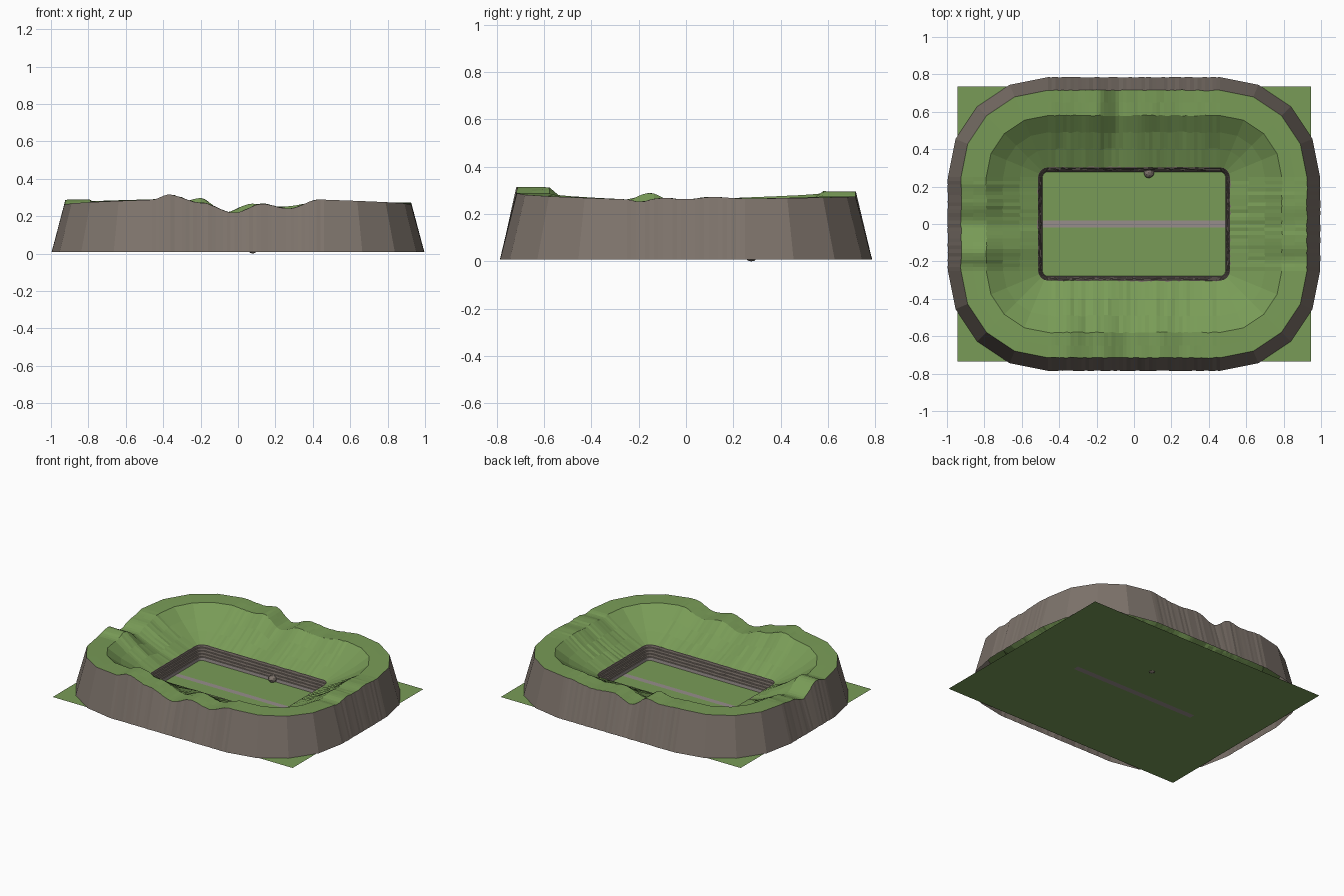
import bpy, bmesh, math, random

random.seed(4)
if "Cube" in bpy.data.objects:
    bpy.data.objects.remove(bpy.data.objects["Cube"])


def material(name, rgb):
    m = bpy.data.materials.new(name)
    m.use_nodes = True
    m.diffuse_color = (*rgb, 1)
    m.node_tree.nodes["Principled BSDF"].inputs["Base Color"].default_value = (*rgb, 1)
    return m


GRASS = material("grass green", (0.19, 0.33, 0.095))
STONE = material("brown stone", (0.21, 0.175, 0.15))
PATH = material("pale gravel", (0.31, 0.27, 0.26))

CX, CY = 0.46, 0.25      # centres of the rounded corners
FLOOR = 0.008


def add_object(name, bm, mats):
    mesh = bpy.data.meshes.new(name)
    bm.normal_update()
    bm.to_mesh(mesh)
    bm.free()
    for m in mats:
        mesh.materials.append(m)
    ob = bpy.data.objects.new(name, mesh)
    bpy.context.collection.objects.link(ob)
    return ob


def height_at(points, t):
    # eased height between control points
    for (a, ha), (b, hb) in zip(points, points[1:]):
        if t <= b:
            f = max(0, (t - a) / (b - a))
            return ha + (hb - ha) * f * f * (3 - 2 * f)
    return points[-1][1]


# Ridge heights along the four straight sides
RIGHT = [(-.25, .262), (-.2, .252), (-.1, .268), (0, .262), (.1, .272), (.25, .265)]
BACK = [(-.46, .29), (-.3, .28), (-.2, .295), (-.07, .22), (.07, .265),
        (.23, .25), (.46, .275)]
LEFT = [(-.25, .262), (-.15, .288), (0, .215), (.12, .25), (.25, .27)]
FRONT = [(-.46, .288), (-.37, .315), (-.2, .272), (-.02, .218), (.13, .266),
         (.27, .24), (.43, .288), (.46, .288)]


def perimeter():
    # stations: centre x, centre y, outward x, outward y, ridge height, roughness
    out = []
    sides = [(RIGHT, (CX, -CY), (CX, CY), 26), (BACK, (CX, CY), (-CX, CY), 46),
             (LEFT, (-CX, CY), (-CX, -CY), 26), (FRONT, (-CX, -CY), (CX, -CY), 46)]
    for k, (pts, a, b, n) in enumerate(sides):
        ang = k * math.pi / 2
        for i in range(n + 1):
            f = i / n
            x, y = a[0] + (b[0] - a[0]) * f, a[1] + (b[1] - a[1]) * f
            rough = 1 if 0 < i < n else 0
            out.append((x, y, math.cos(ang), math.sin(ang),
                        height_at(pts, x if k % 2 else y), rough))
        nxt, start = sides[(k + 1) % 4], out[-1][4]
        end = height_at(nxt[0], nxt[1][0] if k % 2 == 0 else nxt[1][1])
        for i in range(1, 4):
            a2 = ang + i * math.pi / 8
            out.append((b[0], b[1], math.cos(a2), math.sin(a2),
                        start + (end - start) * i / 4, 0))
    return out


STATIONS = perimeter()


def build_ring(name, profile, mats):
    # profile: (offset, height rule, offset jitter, height jitter, material of strip below)
    bm = bmesh.new()
    rings = []
    for r, rule, jr, jz, _ in profile:
        ring = []
        for x, y, nx, ny, h, rough in STATIONS:
            rr = r + random.uniform(-jr, jr) * rough
            z = rule(h) + random.uniform(-jz, jz) * rough
            ring.append(bm.verts.new((x + nx * rr, y + ny * rr, z)))
        rings.append(ring)
    n = len(STATIONS)
    for k in range(len(rings) - 1):
        lo, hi = rings[k], rings[k + 1]
        for i in range(n):
            j = (i + 1) % n
            f = bm.faces.new((lo[i], lo[j], hi[j], hi[i]))
            f.material_index = profile[k + 1][4]
    return add_object(name, bm, mats)


# Hill: stone outer face, flat grass ridge, grass inner slope
WALL_TOP = 0.11


def slope(f):
    return lambda h: WALL_TOP + (h - WALL_TOP) * f


build_ring("grass_embankment", [
    (0.535, lambda h: FLOOR, 0.002, 0, 0),
    (0.465, lambda h: h, 0.003, 0.001, 1),
    (0.40, lambda h: h, 0.003, 0.002, 0),
    (0.33, lambda h: h, 0.004, 0.002, 0),
    (0.24, slope(0.60), 0.005, 0.004, 0),
    (0.15, slope(0.29), 0.005, 0.004, 0),
    (0.053, slope(0), 0.002, 0.002, 0),
], [GRASS, STONE])

# Inner wall: overlapping stone courses above a pale footing
courses = [(0.06, lambda h: WALL_TOP, 0.002, 0.001, 0)]
COURSES = 4
for c in range(COURSES):
    top = WALL_TOP - c * 0.02
    r = 0.05 - c * 0.005
    courses.append((r, lambda h, z=top: z, 0.001, 0.001, 0))
    courses.append((r - 0.002, lambda h, z=top: z - 0.016, 0.001, 0.001, 0))
    courses.append((r + 0.003, lambda h, z=top: z - 0.018, 0, 0, 0))
courses.append((0.031, lambda h: 0.03, 0, 0, 0))
courses.append((0.029, lambda h: FLOOR, 0, 0, 1))
build_ring("inner_stone_wall", courses, [STONE, PATH])

# Ground sheet with the gravel path as its middle face
bm = bmesh.new()
xs, ys = (-.945, -.49, .49, .945), (-.735, -.02, .02, .735)
grid = [[bm.verts.new((x, y, FLOOR)) for x in xs] for y in ys]
for j in range(3):
    for i in range(3):
        f = bm.faces.new((grid[j][i], grid[j][i + 1], grid[j + 1][i + 1], grid[j + 1][i]))
        f.material_index = 1 if i == j == 1 else 0
add_object("ground_field", bm, [GRASS, PATH])

# Boulder against the back of the inner wall
bm = bmesh.new()
bmesh.ops.create_icosphere(bm, subdivisions=2, radius=0.029)
for v in bm.verts:
    v.co *= random.uniform(0.93, 1.05)
    v.co.z *= 0.9
low = min(v.co.z for v in bm.verts)
bmesh.ops.translate(bm, verts=bm.verts, vec=(0.08, 0.275, -low))
add_object("boulder", bm, [STONE])
